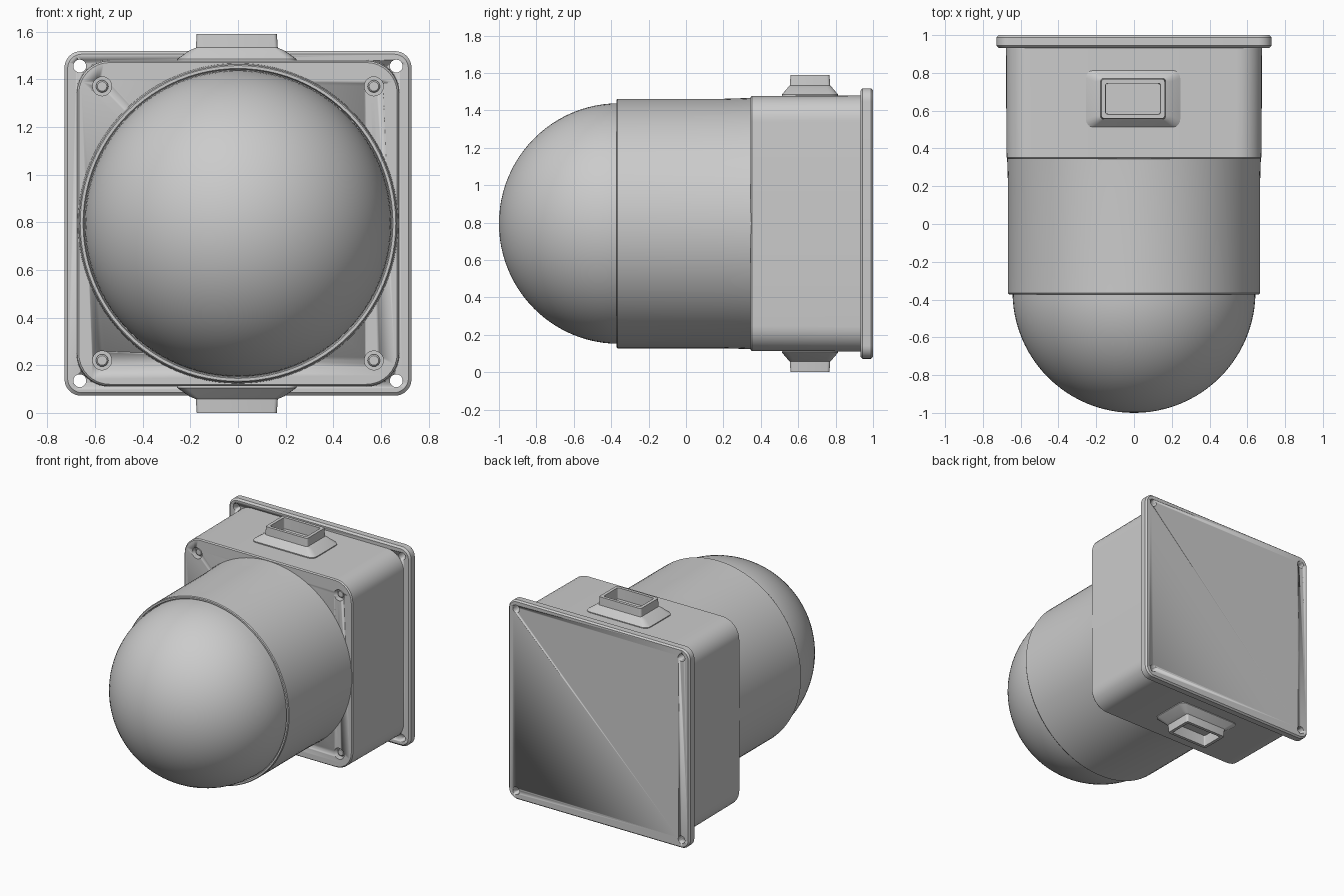
import bpy, bmesh, math
from mathutils import Vector

if "Cube" in bpy.data.objects:
    bpy.data.objects.remove(bpy.data.objects["Cube"])

CZ = 0.795  # height of the main axis


def finish(bm, name, angle=35):
    bmesh.ops.recalc_face_normals(bm, faces=bm.faces)
    me = bpy.data.meshes.new(name)
    bm.to_mesh(me)
    bm.free()
    ob = bpy.data.objects.new(name, me)
    bpy.context.collection.objects.link(ob)
    bpy.ops.object.select_all(action='DESELECT')
    ob.select_set(True)
    bpy.context.view_layer.objects.active = ob
    bpy.ops.object.shade_smooth_by_angle(angle=math.radians(angle))
    return ob


def loft(name, rings, place, seg=8):
    """Skin rounded rectangles (half_u, half_v, radius, depth), capped at both ends."""
    bm = bmesh.new()
    loops = []
    for hu, hv, r, d in rings:
        loop = []
        for k, (su, sv) in enumerate(((1, 1), (-1, 1), (-1, -1), (1, -1))):
            for i in range(seg + 1):
                a = math.pi / 2 * (k + i / seg)
                loop.append(bm.verts.new(place(su * (hu - r) + r * math.cos(a),
                                               sv * (hv - r) + r * math.sin(a), d)))
        loops.append(loop)
    n = len(loops[0])
    for a, b in zip(loops, loops[1:]):
        for i in range(n):
            bm.faces.new((a[i], a[(i + 1) % n], b[(i + 1) % n], b[i]))
    bm.faces.new(loops[0])
    bm.faces.new(loops[-1])
    return finish(bm, name)


def lathe(name, profile, x=0, z=CZ, seg=96):
    """Spin (radius, y) points about an axis parallel to y."""
    bm = bmesh.new()
    vs = [bm.verts.new((x + r, y, z)) for r, y in profile]
    es = [bm.edges.new(p) for p in zip(vs, vs[1:])]
    bmesh.ops.spin(bm, geom=vs + es, cent=(x, 0, z), axis=(0, 1, 0),
                   angle=2 * math.pi, steps=seg)
    bmesh.ops.remove_doubles(bm, verts=bm.verts, dist=1e-5)
    return finish(bm, name)


def drill(target, spots, radius, y0, y1):
    """Cut round holes along y at the given (x, z) spots."""
    for x, z in spots:
        cutter = lathe("hole_cutter", [(0, y0), (radius, y0), (radius, y1), (0, y1)], x, z, 20)
        cutter.hide_render = True
        mod = target.modifiers.new("hole", 'BOOLEAN')
        mod.operation, mod.solver, mod.object = 'DIFFERENCE', 'EXACT', cutter
        bpy.context.view_layer.objects.active = target
        bpy.ops.object.modifier_apply(modifier=mod.name)
        bpy.data.objects.remove(cutter)


def corners(dx, dz):
    return [(sx * dx, CZ + sz * dz) for sx in (-1, 1) for sz in (-1, 1)]


def along_y(u, v, d):
    return Vector((u, d, CZ + v))


# Rear mounting plate with four through holes
plate = loft("mounting_plate", [(0.715, 0.71, 0.06, 0.932), (0.728, 0.723, 0.07, 0.944),
                                (0.728, 0.723, 0.07, 0.988), (0.718, 0.713, 0.06, 1.0)], along_y)
drill(plate, corners(0.664, 0.66), 0.027, 0.9, 1.05)

# Square housing with four screw recesses in the front face
housing = loft("housing", [(0.668, 0.675, 0.13, 0.345), (0.675, 0.682, 0.135, 0.353),
                           (0.678, 0.685, 0.135, 0.94)], along_y)
drill(housing, corners(0.57, 0.575), 0.04, 0.3, 0.39)

# Screw heads inside the recesses
for sx, sz in corners(0.57, 0.575):
    lathe("screw_head", [(0, 0.362), (0.02, 0.362), (0.026, 0.368), (0.026, 0.395), (0, 0.395)],
          sx, sz, 16)

# Round barrel, with a thin lip around the dome
lathe("barrel", [(0, -0.355), (0.645, -0.355), (0.65, -0.372), (0.662, -0.372), (0.667, -0.366),
                 (0.667, 0.2), (0.672, 0.36), (0, 0.36)])

# Domed lens
arc = [math.pi / 2 * i / 24 for i in range(25)]
lathe("dome", [(0.643 * math.sin(a), -0.36 - 0.64 * math.cos(a)) for a in arc] + [(0, -0.36)])

# Hollow rectangular connectors, above and below, mirrored about the axis
for side, name in ((1, "top_connector"), (-1, "bottom_connector")):
    loft(name, [(0.25, 0.15, 0.04, 0.67), (0.25, 0.15, 0.04, 0.69), (0.20, 0.12, 0.03, 0.725),
                (0.172, 0.108, 0.015, 0.737), (0.168, 0.104, 0.015, 0.795),
                (0.145, 0.082, 0.01, 0.795), (0.143, 0.08, 0.01, 0.715)],
         lambda u, v, d: Vector((u - 0.005, v + 0.663, CZ + side * d)), 4)
